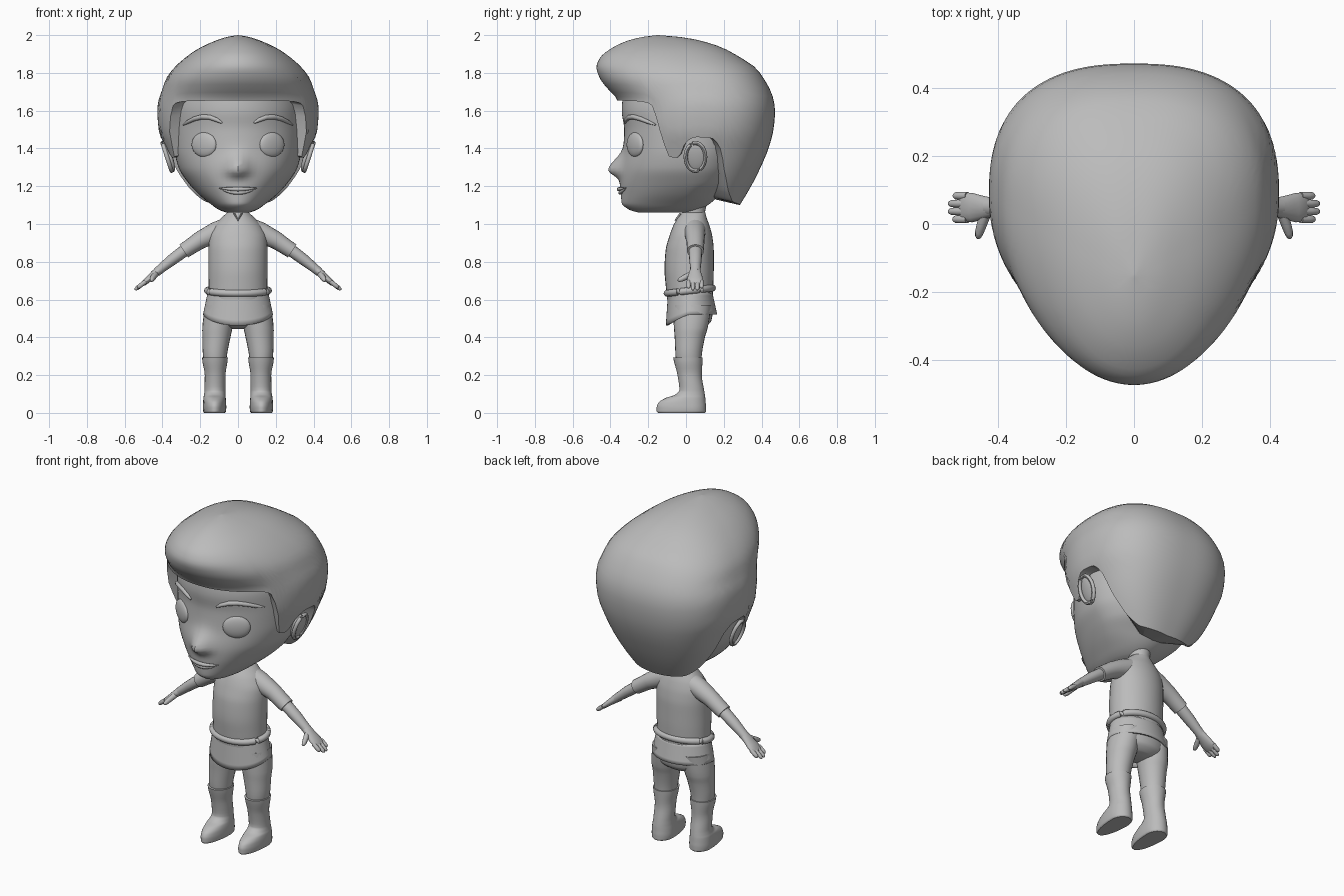
import bpy, bmesh, math
from mathutils import Vector

if "Cube" in bpy.data.objects:
    bpy.data.objects.remove(bpy.data.objects["Cube"])

grey = bpy.data.materials.new("plain_grey")
grey.diffuse_color = (0.5, 0.5, 0.5, 1)
grey.use_nodes = True
grey.node_tree.nodes["Principled BSDF"].inputs["Base Color"].default_value = grey.diffuse_color


def ease(rows, t):
    """Monotone interpolation of table rows keyed on their first column."""
    rows = sorted(rows)
    t = min(max(t, rows[0][0]), rows[-1][0])
    i = max(k for k in range(len(rows) - 1) if rows[k][0] <= t)
    h = rows[i + 1][0] - rows[i][0]
    u = (t - rows[i][0]) / h
    out = []
    for c in range(1, len(rows[0])):
        def secant(k):
            k = min(max(k, 0), len(rows) - 2)
            return (rows[k + 1][c] - rows[k][c]) / (rows[k + 1][0] - rows[k][0])

        def slope(k):
            a, b = secant(k - 1), secant(k)
            return 2 * a * b / (a + b) if a * b > 0 else 0
        p, q = rows[i][c], rows[i + 1][c]
        out.append((2*u**3 - 3*u*u + 1) * p + (u**3 - 2*u*u + u) * h * slope(i)
                   + (3*u*u - 2*u**3) * q + (u**3 - u*u) * h * slope(i + 1))
    return out


def grid(name, rings, caps=True, loop=False, mirror=False):
    """Skin a list of closed rings into one object."""
    bm = bmesh.new()
    vs = [[bm.verts.new(p) for p in r] for r in rings]
    n = len(vs[0])
    for i in range(len(vs) if loop else len(vs) - 1):
        a, b = vs[i], vs[(i + 1) % len(vs)]
        for j in range(n):
            k = (j + 1) % n
            bm.faces.new((a[j], a[k], b[k], b[j]))
    if caps and not loop:
        bm.faces.new(vs[0])
        bm.faces.new(vs[-1])
    bmesh.ops.remove_doubles(bm, verts=bm.verts, dist=1e-5)
    bmesh.ops.recalc_face_normals(bm, faces=bm.faces)
    me = bpy.data.meshes.new(name)
    bm.to_mesh(me)
    bm.free()
    me.materials.append(grey)
    ob = bpy.data.objects.new(name, me)
    bpy.context.collection.objects.link(ob)
    if mirror:
        ob.modifiers.new("mirror", 'MIRROR').use_mirror_merge = False
    return ob


def skin(rows, z, th, back=2.0):
    """Point on a body of rows (z, centre x, half width, front y, middle y, back y)."""
    cx, rx, yf, yc, yb = ease(rows, z)
    s, c = math.sin(th), math.cos(th)
    if c > 0:
        return Vector((cx + rx * s, yc - (yc - yf) * c, z))
    e = 2 / back
    return Vector((cx + rx * math.copysign(abs(s) ** e, s), yc + (yb - yc) * abs(c) ** e, z))


def loft(name, rows, sides=32, steps=4, mirror=False, shape=None):
    zs = [rows[0][0]]
    for a, b in zip(rows, rows[1:]):
        zs += [a[0] + (b[0] - a[0]) * k / steps for k in range(1, steps + 1)]
    rings = [[skin(rows, z, math.tau * j / sides) for j in range(sides)] for z in zs]
    if shape:
        rings = [[shape(p) for p in r] for r in rings]
    return grid(name, rings, mirror=mirror)


def tube(name, pts, radii, sides=12, loop=False, mirror=False):
    """Sweep ellipses (radius up, radius sideways) along a path."""
    pts = [Vector(p) for p in pts]
    n, rings = len(pts), []
    for i, p in enumerate(pts):
        a = pts[(i - 1) % n] if loop else pts[max(i - 1, 0)]
        b = pts[(i + 1) % n] if loop else pts[min(i + 1, n - 1)]
        t = (b - a).normalized()
        ref = Vector((0, 0, 1)) if abs(t.y) > 0.8 else Vector((0, 1, 0))
        up = t.cross(ref).normalized()
        side = up.cross(t)
        ru, rs = radii[i] if isinstance(radii, list) else (radii, radii)
        rings.append([p + up * ru * math.cos(w) + side * rs * math.sin(w)
                      for w in (math.tau * k / sides for k in range(sides))])
    return grid(name, rings, loop=loop, mirror=mirror)


# Head, with the nose pulled out of the face
head_rows = [(1.06, 0, .06, -.25, -.1, .02), (1.075, 0, .10, -.30, -.08, .07),
             (1.11, 0, .15, -.34, -.04, .13), (1.16, 0, .21, -.345, 0, .18),
             (1.22, 0, .265, -.35, .03, .24), (1.30, 0, .315, -.345, .03, .28),
             (1.40, 0, .337, -.33, .03, .32), (1.50, 0, .34, -.327, .03, .36),
             (1.60, 0, .335, -.34, .03, .38), (1.70, 0, .30, -.33, .03, .38),
             (1.80, 0, .24, -.27, .03, .32), (1.86, 0, .15, -.18, .03, .22)]


def nose(p):
    if p.y < 0:
        w = .035 if p.z < 1.285 else .075
        p.y -= .066 * math.exp(-(p.x / .055) ** 2 - ((p.z - 1.285) / w) ** 2)
    return p


loft("head", head_rows, sides=72, steps=5, shape=nose)


def face(x, z, out=0.0):
    """Point on the front of the face."""
    cx, rx, yf, yc, yb = ease(head_rows, z)
    return Vector((x, yc - (yc - yf) * math.sqrt(max(0, 1 - (x / rx) ** 2)) - out, z))


def ball(name, loc, size, rot=(0, 0, 0), mirror=True):
    bpy.ops.mesh.primitive_uv_sphere_add(segments=28, ring_count=16, radius=1)
    ob = bpy.context.object
    ob.name = name
    from_mat = Vector(loc)
    ob.scale, ob.rotation_euler, ob.location = size, rot, from_mat
    bpy.ops.object.transform_apply(location=True, rotation=True, scale=True)
    ob.data.materials.append(grey)
    if mirror:
        ob.modifiers.new("mirror", 'MIRROR').use_mirror_merge = False
    return ob


# Eyes, brows and mouth
ball("eyes", face(.18, 1.42, -.004), (.076, .022, .065), (0, 0, math.radians(32)))
brow = [(.085, 1.535), (.11, 1.55), (.15, 1.565), (.19, 1.567), (.23, 1.557), (.265, 1.54), (.29, 1.525)]
tube("brows", [face(x, z, .004) for x, z in brow],
     [(.005, .005), (.011, .011), (.013, .012), (.013, .012), (.012, .012), (.01, .01), (.004, .004)], mirror=True)
for lip, sag, out in (("upper_lip", .008, .007), ("lower_lip", .026, .002)):
    xs = [-.1 + .02 * k for k in range(11)]
    tube(lip, [face(x, 1.192 - sag * (1 - (x / .1) ** 2), out) for x in xs],
         [(.002 + .009 * (1 - (x / .1) ** 2),) * 2 for x in xs])

# Ears: a shallow shell with a rolled rim
tilt = math.radians(18)
ball("ears", (.365, .05, 1.355), (.018, .056, .083), (0, tilt, math.radians(-8)))
rim = []
for k in range(24):
    w = math.tau * k / 24
    up = .078 * math.cos(w)
    rim.append((.376 + up * math.sin(tilt), .05 + .052 * math.sin(w), 1.355 + up * math.cos(tilt)))
tube("ear_rims", rim, .011, sides=8, loop=True, mirror=True)

# Hair: swept cap whose hem varies around the head
hair_rows = [(1.10, 0, .22, -.25, .08, .285), (1.20, 0, .29, -.30, .08, .345),
             (1.30, 0, .345, -.33, .08, .395), (1.40, 0, .385, -.345, .08, .437),
             (1.50, 0, .42, -.355, .08, .463), (1.60, 0, .427, -.36, .08, .472),
             (1.66, 0, .42, -.365, .08, .463), (1.70, 0, .405, -.40, .07, .45),
             (1.77, 0, .38, -.455, .05, .412), (1.83, 0, .335, -.474, .02, .365),
             (1.88, 0, .28, -.455, -.02, .29), (1.93, 0, .207, -.395, -.06, .20),
             (1.97, 0, .12, -.31, -.10, .08), (1.99, 0, .06, -.23, -.13, -.03),
             (2.0, 0, .002, -.152, -.15, -.148)]
hem = [(0, 1.655), (40, 1.65), (52, 1.638), (56, 1.60), (58, 1.53), (62, 1.45), (65, 1.36), (73, 1.35),
       (79, 1.43), (86, 1.46), (95, 1.455), (102, 1.40), (108, 1.29), (122, 1.165), (140, 1.115), (180, 1.10)]
N, R = 120, 24
rings = [[] for _ in range(R + 2)]
for j in range(N):
    deg = 360 * j / N
    low = ease(hem, min(deg, 360 - deg))[0]
    for i in range(R + 1):
        z = 2 - (2 - low) * (1 - math.cos(i / R * math.pi / 2)) ** .95
        rings[i].append(skin(hair_rows, z, math.radians(deg), 2.5))
    p = rings[R][-1]
    rings[R + 1].append(Vector((p.x * .45, .05 + (p.y - .05) * .45, p.z + .03)))
grid("hair", rings, caps=True)

# Neck, torso and hips
loft("neck", [(.98, 0, .065, -.03, .045, .11), (1.05, 0, .056, -.018, .045, .10),
              (1.14, 0, .065, -.03, .045, .12)], sides=24)
loft("shirt", [(.60, 0, .155, -.10, .02, .14), (.68, 0, .156, -.108, .02, .145),
               (.76, 0, .157, -.114, .02, .147), (.86, 0, .157, -.108, .025, .147),
               (.93, 0, .152, -.09, .03, .14), (.99, 0, .125, -.068, .04, .125),
               (1.03, 0, .09, -.045, .045, .11), (1.06, 0, .058, -.02, .045, .102)])
tube("collar_notch", [(-.02, -.03, 1.056), (0, -.055, 1.02), (.02, -.03, 1.056)], .005, sides=8)
loft("hips", [(.64, 0, .155, -.095, .02, .138), (.54, 0, .168, -.085, .03, .142),
              (.49, 0, .155, -.07, .035, .135), (.455, 0, .10, -.03, .035, .10),
              (.445, 0, .04, .01, .035, .06)])

# Belt and flared tunic skirt
tube("belt", [(.161 * math.sin(w), .02 - .12 * math.cos(w), .647 - .014 * math.cos(w))
              for w in (math.tau * k / 48 for k in range(48))], .0185, loop=True)
skirt = []
for i in range(7):
    t, ring = i / 6, []
    for k in range(48):
        w = math.tau * k / 48
        c = math.cos(w)
        low = .522 - .06 * max(0, c) ** 1.3
        ry = .117 + (.012 if c > 0 else .026) * t
        ring.append(((.16 + .025 * t) * math.sin(w), .022 - ry * c, .64 + (low - .64) * t))
    skirt.append(ring)
ob = grid("tunic_skirt", skirt, caps=False)
ob.modifiers.new("thickness", 'SOLIDIFY').thickness = .01

# Legs and boots
loft("legs", [(.57, .09, .085, -.07, .03, .135), (.45, .109, .08, -.064, .025, .115),
              (.40, .114, .074, -.06, .02, .10), (.30, .122, .063, -.055, .015, .083),
              (.25, .122, .055, -.045, .02, .08)], sides=24, mirror=True)
loft("boots", [(.285, .122, .055, -.05, .015, .08), (.292, .122, .068, -.068, .015, .088),
               (.27, .122, .066, -.063, .015, .087), (.20, .121, .055, -.045, .02, .084),
               (.12, .122, .055, -.035, .03, .096), (.095, .123, .057, -.06, .03, .10),
               (.08, .124, .059, -.105, .03, .102), (.055, .124, .061, -.145, .03, .104),
               (.03, .124, .062, -.155, .03, .106), (.008, .124, .06, -.155, .03, .106),
               (0, .124, .055, -.148, .03, .10)][1:], sides=28, mirror=True)

# Sleeves and arms
tube("sleeves", [(.05, .045, .975), (.12, .047, .953), (.2, .05, .915), (.245, .05, .885), (.287, .05, .857)],
     [(.062, .062), (.056, .056), (.047, .048), (.043, .046), (.041, .045)], sides=20, mirror=True)
tube("forearms", [(.25, .05, .882), (.30, .05, .847), (.35, .05, .81), (.40, .05, .77), (.43, .05, .745)],
     [(.031, .034), (.032, .035), (.030, .033), (.025, .028), (.023, .028)], sides=16, mirror=True)

# Hands with four fingers and a thumb
tube("palms", [(.41, .05, .762), (.44, .048, .737), (.475, .048, .707), (.50, .05, .686), (.512, .05, .676)],
     [(.023, .026), (.021, .034), (.017, .043), (.014, .043), (.006, .036)], sides=16, mirror=True)
for name, y, reach in (("index_fingers", .014, .035), ("middle_fingers", .037, .046),
                       ("ring_fingers", .060, .046), ("little_fingers", .083, .034)):
    path = [(.49 + reach * t * 1.15, y, .695 - reach * t * .9) for t in (0, .5, .85, 1, 1.06)]
    tube(name, path, [(.012, .012), (.012, .012), (.011, .011), (.007, .007), (.002, .002)], sides=10, mirror=True)
tube("thumbs", [(.435, .03, .735), (.447, 0, .72), (.455, -.025, .708), (.458, -.038, .702), (.459, -.044, .70)],
     [(.015, .017), (.015, .016), (.013, .014), (.009, .01), (.002, .002)], sides=10, mirror=True)

# Smooth shading with crisp hems and soles
bpy.ops.object.select_all(action='SELECT')
bpy.context.view_layer.objects.active = bpy.data.objects["head"]
bpy.ops.object.shade_smooth_by_angle(angle=math.radians(45))
